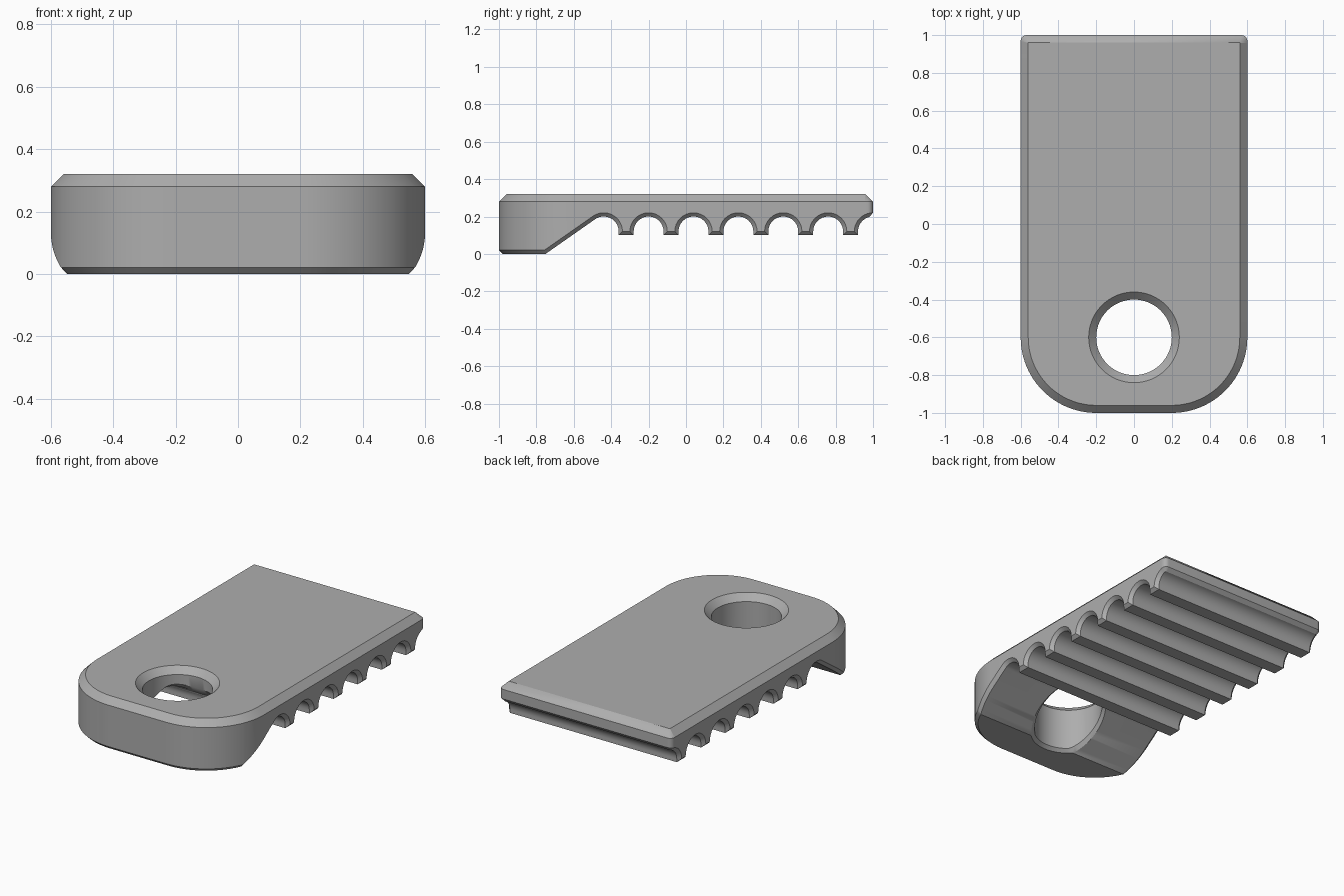
import bpy, bmesh
from math import sin, cos, tan, asin, radians, sqrt, tau

if "Cube" in bpy.data.objects:
    bpy.data.objects.remove(bpy.data.objects["Cube"])

TOP, SHOULDER = 0.32, 0.28        # top face and start of the top chamfer
BEVEL, TOP_BEVEL = 0.02, 0.04
HALF, CORNER = 0.6, 0.4           # half width, front corner radius
GROOVE_R, GROOVE_Z, TOOTH_Z = 0.08, 0.12, 0.1
PITCH, FIRST = 0.24, -0.44
RAMP = radians(35)
RAMP_END = FIRST - GROOVE_R * sin(RAMP)
RAMP_Y = RAMP_END - (GROOVE_Z + GROOVE_R * cos(RAMP)) / tan(RAMP)

grey = bpy.data.materials.new("mid grey")
grey.use_nodes = True
grey.diffuse_color = (0.42, 0.42, 0.42, 1)
grey.node_tree.nodes["Principled BSDF"].inputs["Base Color"].default_value = grey.diffuse_color


def underside(y, grow=0.0):
    """Height of the underside outside the teeth, offset inward by grow."""
    if y < FIRST - (GROOVE_R + grow) * sin(RAMP):
        return max(grow, (y - RAMP_Y) * tan(RAMP) + grow / cos(RAMP))
    mid = FIRST if y < 0 else 1.0
    r = GROOVE_R + grow
    return GROOVE_Z + sqrt(max(0, r * r - (y - mid) ** 2))


def make_object(name, bm):
    bmesh.ops.remove_doubles(bm, verts=bm.verts, dist=1e-5)
    bmesh.ops.recalc_face_normals(bm, faces=bm.faces)
    mesh = bpy.data.meshes.new(name)
    bm.to_mesh(mesh)
    bm.free()
    mesh.materials.append(grey)
    obj = bpy.data.objects.new(name, mesh)
    bpy.context.collection.objects.link(obj)
    return obj


def corner_section(cx, cy, r, a, top=None):
    """Underside, lower edge, shoulder and top points on a rounded corner."""
    def at(radius):
        return cx + radius * cos(a), cy + radius * sin(a)
    inner, outer = at(r - BEVEL), at(r)
    return [(*inner, underside(inner[1])), (*outer, underside(outer[1], BEVEL)),
            (*outer, SHOULDER), (*(top or at(r - TOP_BEVEL)), TOP)]


def side_section(py, pz, qy, qz):
    return [(HALF - BEVEL, py, pz), (HALF, qy, qz), (HALF, qy, SHOULDER),
            (HALF - TOP_BEVEL, min(qy, 1 - TOP_BEVEL), TOP)]


# Rounded front corner, with extra cuts where the ramp begins
angles = [radians(-90 + 90 * i / 24) for i in range(25)]
angles += [asin((RAMP_Y + 0.6) / r) for r in (CORNER, CORNER - BEVEL)]
sections = [corner_section(HALF - CORNER, -0.6, CORNER, a) for a in sorted(angles)]

# Row of half-round grooves with square teeth between them
for n in range(7):
    mid = FIRST + n * PITCH
    start = 125 if n == 0 else 180
    stop = 115 if n == 6 else 0
    if n > 0:
        sections.append(side_section(mid - GROOVE_R, TOOTH_Z, mid - GROOVE_R - BEVEL, GROOVE_Z))
    for i in range(17):
        a = radians(start + (stop - start) * i / 16)
        r = GROOVE_R + BEVEL
        sections.append(side_section(mid + GROOVE_R * cos(a), GROOVE_Z + GROOVE_R * sin(a),
                                     mid + r * cos(a), GROOVE_Z + r * sin(a)))
    if n < 6:
        sections.append(side_section(mid + GROOVE_R, TOOTH_Z, mid + GROOVE_R + BEVEL, GROOVE_Z))

# Small back corner
for i in range(7):
    sections.append(corner_section(0.57, 0.97, 0.03, radians(15 * i), (0.56, 0.96)))

# Plate body: mirrored sections joined along the length
bm = bmesh.new()
rows = []
for sec in sections:
    right = [bm.verts.new(p) for p in sec]
    left = [bm.verts.new((-x, y, z)) for x, y, z in sec]
    rows.append(right + left[::-1])
for a, b in zip(rows, rows[1:]):
    for k in range(8):
        j = (k + 1) % 8
        bm.faces.new((a[k], a[j], b[j], b[k]))
for end in (rows[0], rows[-1]):
    for k in range(3):
        bm.faces.new((end[k], end[k + 1], end[6 - k], end[7 - k]))
plate = make_object("clamp_plate", bm)

# Screw hole cutter, whose lower chamfer follows the underside
bm = bmesh.new()
rings = []
SEG = 64
for radius, height in ((0.23, None), (0.23, -0.01), (0.22, 0.0), (0.2, BEVEL),
                       (0.2, SHOULDER), (0.25, 0.33)):
    ring = []
    for i in range(SEG):
        c, s = cos(tau * i / SEG), sin(tau * i / SEG)
        if height is None:
            z = -0.1
        elif height < 0.1:
            z = underside(-0.6 + min(radius, 0.22) * s) + height
        else:
            z = height
        ring.append(bm.verts.new((radius * c, -0.6 + radius * s, z)))
    rings.append(ring)
for a, b in zip(rings, rings[1:]):
    for i in range(SEG):
        j = (i + 1) % SEG
        bm.faces.new((a[i], a[j], b[j], b[i]))
bm.faces.new(rings[0])
bm.faces.new(rings[-1])
cutter = make_object("hole_cutter", bm)
cutter.hide_render = True

cut = plate.modifiers.new("screw_hole", "BOOLEAN")
cut.operation = "DIFFERENCE"
cut.solver = "EXACT"
cut.object = cutter
bpy.ops.object.select_all(action="DESELECT")
plate.select_set(True)
bpy.context.view_layer.objects.active = plate
bpy.ops.object.modifier_apply(modifier=cut.name)
bpy.data.objects.remove(cutter)
bpy.ops.object.shade_smooth_by_angle(angle=radians(30))
